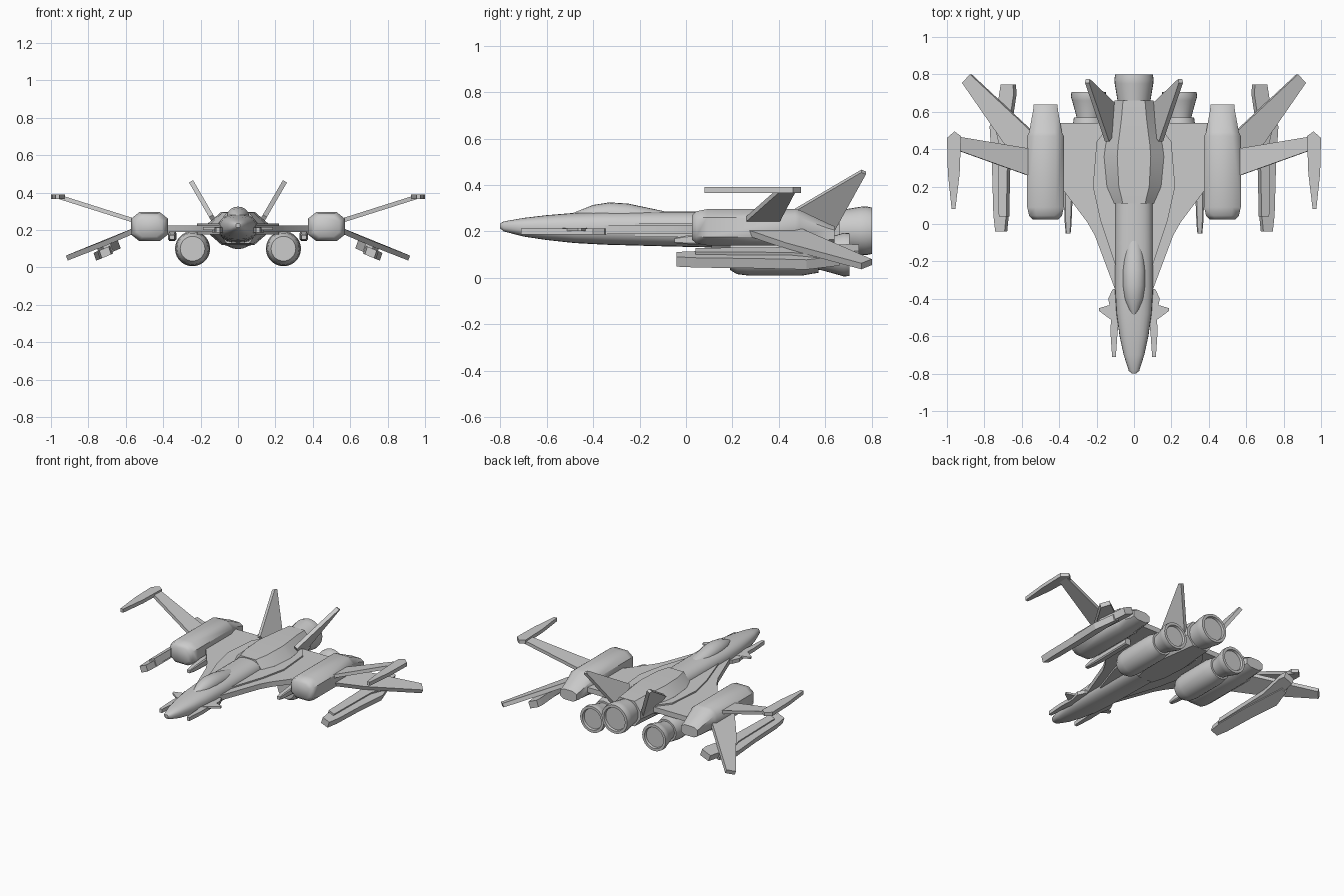
import bpy, bmesh
from math import cos, sin, pi, copysign, radians
from mathutils import Vector


def finish(name, bm, mirror=False, angle=35):
    bmesh.ops.recalc_face_normals(bm, faces=bm.faces)
    me = bpy.data.meshes.new(name)
    bm.to_mesh(me)
    bm.free()
    ob = bpy.data.objects.new(name, me)
    bpy.context.collection.objects.link(ob)
    bpy.ops.object.select_all(action='DESELECT')
    ob.select_set(True)
    bpy.context.view_layer.objects.active = ob
    bpy.ops.object.shade_smooth_by_angle(angle=radians(angle))
    if mirror:
        ob.modifiers.new("mirror", 'MIRROR').use_axis[0] = True
    return ob


def superellipse(n, p=1.0):
    f = lambda v: copysign(abs(v) ** p, v)
    return [(f(cos(2 * pi * i / n)), f(sin(2 * pi * i / n))) for i in range(n)]


def octagon(a, b):
    return [(1, -b), (1, b), (a, 1), (-a, 1), (-1, b), (-1, -b), (-a, -1), (a, -1)]


def loft(name, ring, secs, mirror=False, angle=35):
    """Sections are (y, centre x, half width, z bottom, z top)."""
    bm = bmesh.new()
    rings = []
    for y, cx, hw, zb, zt in secs:
        rings.append([bm.verts.new((cx + hw * u, y, (zb + zt) / 2 + (zt - zb) / 2 * v)) for u, v in ring])
    n = len(ring)
    for a, b in zip(rings, rings[1:]):
        for i in range(n):
            bm.faces.new((a[i], a[(i + 1) % n], b[(i + 1) % n], b[i]))
    bm.faces.new(rings[0])
    bm.faces.new(rings[-1])
    return finish(name, bm, mirror, angle)


def turned(name, cx, cz, profile, mirror=False):
    """Round part along y; profile is (y, radius)."""
    return loft(name, superellipse(28), [(y, cx, r, cz - r, cz + r) for y, r in profile], mirror)


def plate(name, pts, thick, mirror=True):
    """Polygon of 3D points thickened symmetrically along a vector."""
    bm = bmesh.new()
    t = Vector(thick) / 2
    lo = [bm.verts.new(Vector(p) - t) for p in pts]
    hi = [bm.verts.new(Vector(p) + t) for p in pts]
    bm.faces.new(lo)
    bm.faces.new(hi)
    n = len(pts)
    for i in range(n):
        bm.faces.new((lo[i], lo[(i + 1) % n], hi[(i + 1) % n], hi[i]))
    return finish(name, bm, mirror, 20)


# Nose and forward fuselage
loft("forward_fuselage", superellipse(24, 0.8), [
    (-0.80, 0, 0.012, 0.213, 0.235), (-0.785, 0, 0.028, 0.200, 0.243),
    (-0.70, 0, 0.055, 0.178, 0.258), (-0.60, 0, 0.077, 0.163, 0.270),
    (-0.48, 0, 0.094, 0.150, 0.280), (-0.35, 0, 0.102, 0.143, 0.286),
    (-0.10, 0, 0.102, 0.136, 0.286), (0.16, 0, 0.100, 0.130, 0.286)])

# Canopy bubble
loft("canopy", superellipse(20), [
    (-0.49, 0, 0.006, 0.255, 0.278), (-0.46, 0, 0.030, 0.235, 0.290),
    (-0.40, 0, 0.050, 0.225, 0.314), (-0.33, 0, 0.060, 0.220, 0.325),
    (-0.25, 0, 0.060, 0.220, 0.320), (-0.17, 0, 0.052, 0.225, 0.303),
    (-0.08, 0, 0.035, 0.235, 0.284)])

# Rear fuselage with engine housing
loft("rear_fuselage", octagon(0.56, 0.3), [
    (0.11, 0, 0.106, 0.128, 0.292), (0.20, 0, 0.145, 0.125, 0.295),
    (0.36, 0, 0.160, 0.122, 0.297), (0.42, 0, 0.152, 0.120, 0.297),
    (0.56, 0, 0.120, 0.118, 0.296), (0.66, 0, 0.105, 0.115, 0.292)], angle=25)

# Main nozzle
turned("main_nozzle", 0, 0.203, [
    (0.62, 0.085), (0.66, 0.088), (0.75, 0.103), (0.775, 0.105), (0.80, 0.100),
    (0.80, 0.082), (0.785, 0.078)])

# Lower engines and their nozzles
turned("lower_engine", 0.243, 0.100, [
    (0.19, 0.066), (0.22, 0.084), (0.27, 0.090), (0.50, 0.090), (0.545, 0.082), (0.57, 0.078), (0.57, 0.06)], True)
turned("lower_nozzle", 0.243, 0.100, [
    (0.55, 0.064), (0.58, 0.066), (0.66, 0.088), (0.68, 0.094), (0.705, 0.092),
    (0.705, 0.074), (0.69, 0.070)], True)

# Delta body wing with thicker inner root
flat = lambda z, xy: [(x, y, z) for x, y in xy]
plate("delta_wing", flat(0.207, [
    (0.03, -0.38), (0.09, -0.38), (0.21, -0.06), (0.25, 0.01), (0.37, 0.17), (0.40, 0.20),
    (0.40, 0.54), (0.03, 0.54)]), (0, 0, 0.036))
plate("wing_root_fairing", flat(0.205, [
    (0.03, -0.22), (0.10, -0.22), (0.18, 0.02), (0.22, 0.20), (0.20, 0.44), (0.13, 0.53), (0.03, 0.53)]),
    (0, 0, 0.06))

# Side pods with sloping tails
loft("side_pod", octagon(0.55, 0.55), [
    (0.025, 0.473, 0.068, 0.165, 0.270), (0.045, 0.473, 0.088, 0.148, 0.287),
    (0.09, 0.473, 0.098, 0.140, 0.296), (0.47, 0.473, 0.098, 0.140, 0.296),
    (0.49, 0.473, 0.088, 0.143, 0.292), (0.61, 0.473, 0.066, 0.143, 0.235),
    (0.64, 0.473, 0.064, 0.150, 0.222)], True, 50)

# Guns under the delta wing
loft("underwing_gun", octagon(0.7, 0.7), [
    (-0.05, 0.352, 0.013, 0.150, 0.172), (0.00, 0.352, 0.018, 0.145, 0.182),
    (0.10, 0.352, 0.022, 0.142, 0.192), (0.36, 0.352, 0.022, 0.145, 0.192)], True, 20)

# Upper wings with forward pointing tip blades
plate("upper_wing", [(0.54, 0.25, 0.245), (0.96, 0.40, 0.378), (0.96, 0.47, 0.378), (0.54, 0.40, 0.245)],
      (-0.006, 0, 0.022))
plate("upper_wing_tip", flat(0.378, [
    (0.955, 0.08), (0.975, 0.08), (0.995, 0.27), (1.0, 0.46), (0.96, 0.495), (0.925, 0.47), (0.932, 0.27)]),
    (0, 0, 0.026))

# Lower swept wings
plate("lower_wing", [(0.54, 0.24, 0.203), (0.69, 0.43, 0.138), (0.915, 0.755, 0.050),
                     (0.872, 0.80, 0.068), (0.54, 0.49, 0.203)], (0.010, 0, 0.026))

# Long weapons slung below the lower wings, tilted with the wing
slope = -0.42
tilt = lambda zc, xy: [(x, y, zc + slope * (x - 0.71)) for x, y in xy]
plate("wing_weapon", tilt(0.080, [
    (0.685, -0.04), (0.735, -0.04), (0.745, 0.05), (0.752, 0.30), (0.765, 0.52), (0.725, 0.66),
    (0.69, 0.66), (0.675, 0.30), (0.675, 0.06)]), (0.014, 0, 0.042))
plate("weapon_rear_block", tilt(0.092, [
    (0.675, 0.04), (0.715, 0.04), (0.72, 0.45), (0.745, 0.56), (0.715, 0.68), (0.705, 0.745), (0.64, 0.745),
    (0.635, 0.70), (0.665, 0.50)]), (0.016, 0, 0.044))

# Canted tail fins
lean = lambda yz: [(0.135 + (z - 0.26) * 0.58, y, z) for y, z in yz]
plate("tail_fin", lean([(0.44, 0.275), (0.755, 0.46), (0.775, 0.452), (0.63, 0.19), (0.50, 0.20)]),
      (0.022, 0, -0.012))

# Nose canards and forward prongs
plate("canard", flat(0.208, [(0.06, -0.54), (0.105, -0.525), (0.187, -0.465), (0.187, -0.45), (0.12, -0.43),
                             (0.06, -0.42)]), (0, 0, 0.014))
plate("nose_prong", flat(0.200, [
    (0.08, -0.34), (0.115, -0.35), (0.138, -0.40), (0.122, -0.48), (0.126, -0.58), (0.117, -0.71), (0.097, -0.71),
    (0.088, -0.58), (0.075, -0.48)]), (0, 0, 0.026))
